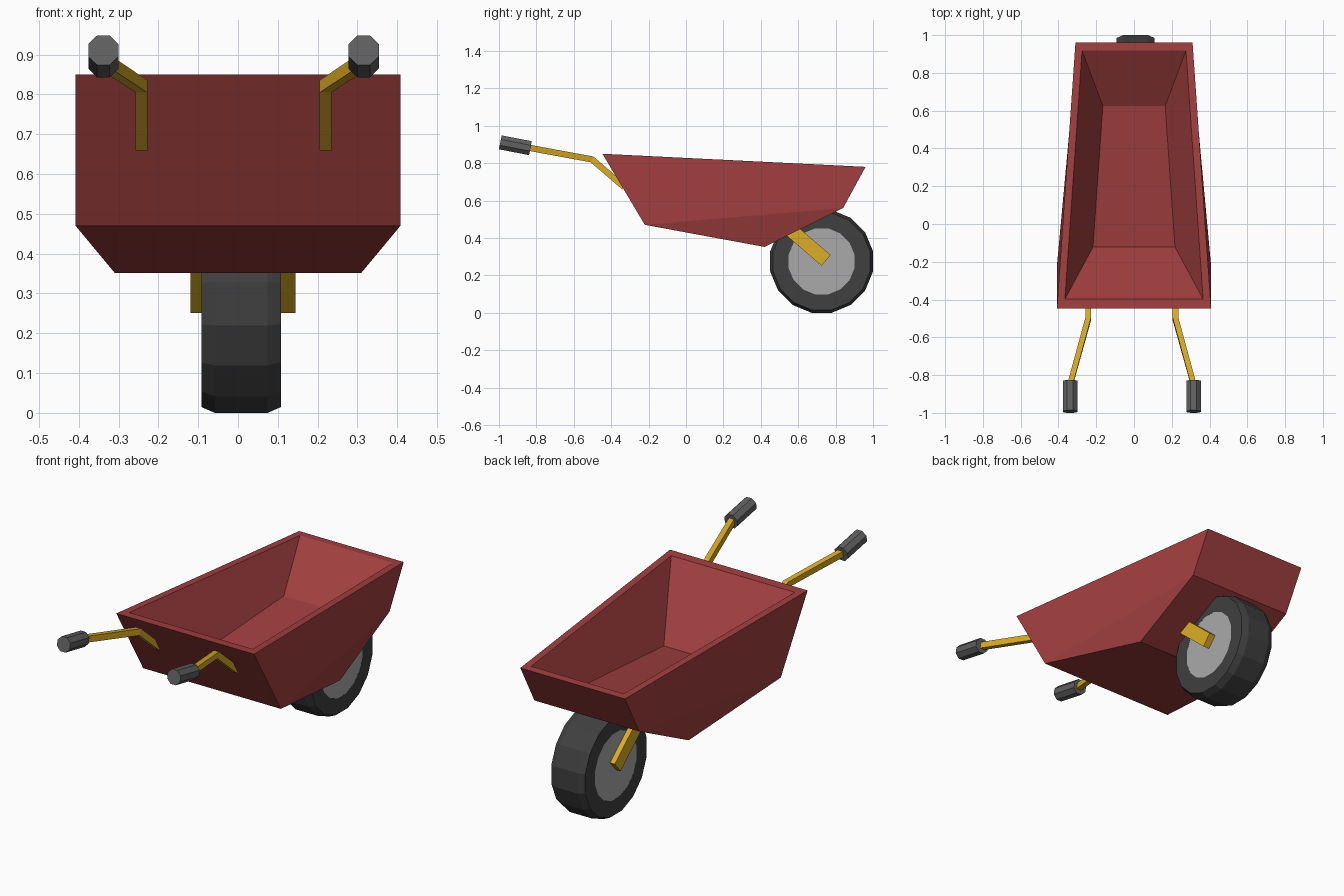
import bpy, bmesh
from math import sin, cos, pi, atan2
from mathutils import Vector, Matrix

if "Cube" in bpy.data.objects:
    bpy.data.objects.remove(bpy.data.objects["Cube"])


def material(name, rgb):
    m = bpy.data.materials.new(name)
    m.diffuse_color = (*rgb, 1)
    m.use_nodes = True
    m.node_tree.nodes["Principled BSDF"].inputs["Base Color"].default_value = m.diffuse_color
    return m


RED = material("red_paint", (0.36, 0.05, 0.05))
YELLOW = material("yellow_paint", (0.72, 0.42, 0.02))
RUBBER = material("rubber", (0.05, 0.05, 0.05))
GRIP = material("grip_rubber", (0.12, 0.12, 0.12))
STEEL = material("steel", (0.4, 0.4, 0.4))


def finish(name, bm, mat):
    bmesh.ops.recalc_face_normals(bm, faces=bm.faces)
    mesh = bpy.data.meshes.new(name)
    bm.to_mesh(mesh)
    bm.free()
    mesh.materials.append(mat)
    obj = bpy.data.objects.new(name, mesh)
    bpy.context.collection.objects.link(obj)
    return obj


def bar(name, path, half_x, half_t, mat):
    """Rectangular bar along a path, mitred in the y-z plane."""
    bm = bmesh.new()
    pts = [Vector(p) for p in path]
    rings = []
    for i, p in enumerate(pts):
        dirs = [(b - a).yz.normalized() for a, b in zip(pts, pts[1:])]
        d0, d1 = dirs[max(i - 1, 0)], dirs[min(i, len(dirs) - 1)]
        mid = (d0 + d1).normalized()
        n = Vector((0, -mid.y, mid.x)) * half_t / mid.dot(d0)
        x = Vector((half_x, 0, 0))
        rings.append([bm.verts.new(p + o) for o in (x + n, x - n, -x - n, n - x)])
    for a, b in zip(rings, rings[1:]):
        for k in range(4):
            j = (k + 1) % 4
            bm.faces.new((a[k], a[j], b[j], b[k]))
    bm.faces.new(rings[0])
    bm.faces.new(rings[-1])
    return finish(name, bm, mat)


# Tub: mirrored pairs of points (half width, y, z), outside shell then inside
def rim_z(y):
    return 0.85 - 0.0497 * (y + 0.447)


tub_points = {
    "F": (0.408, -0.447, 0.85), "P": (0.408, -0.22, 0.47),
    "B": (0.31, 0.42, 0.352), "Q": (0.31, 0.84, 0.56),
    "R": (0.31, 0.96, 0.78),
    "r": (0.275, 0.918, rim_z(0.918)), "f": (0.366, -0.398, rim_z(-0.398)),
    "b": (0.165, 0.624, 0.60), "p": (0.217, -0.122, 0.51),
}
bm = bmesh.new()
pairs = {k: [bm.verts.new((s * x, y, z)) for s in (-1, 1)]
         for k, (x, y, z) in tub_points.items()}
for side in (0, 1):
    for face in ("FPQR", "PBQ", "FRrf", "frbp"):
        bm.faces.new([pairs[c][side] for c in face])
for a, b in ("FP", "PB", "BQ", "QR", "Rr", "rb", "bp", "pf", "fF"):
    bm.faces.new((pairs[a][0], pairs[a][1], pairs[b][1], pairs[b][0]))
finish("tub", bm, RED)

# Wheel: 16-sided tyre with chamfered tread, and a flush hub
WHEEL = Vector((0.008, 0.725, 0.2746))
SIDES = 16
profile = [(-0.1, 0.18), (-0.1, 0.265), (-0.066, 0.28),
           (0.066, 0.28), (0.1, 0.265), (0.1, 0.18)]
bm = bmesh.new()
rings = []
for x, r in profile:
    angles = [2 * pi * (k + 0.5) / SIDES for k in range(SIDES)]
    rings.append([bm.verts.new(WHEEL + Vector((x, r * cos(a), r * sin(a))))
                  for a in angles])
for a, b in zip(rings, rings[1:] + rings[:1]):
    for k in range(SIDES):
        j = (k + 1) % SIDES
        bm.faces.new((a[k], a[j], b[j], b[k]))
finish("tyre", bm, RUBBER)

bm = bmesh.new()
bmesh.ops.create_cone(
    bm, cap_ends=True, segments=SIDES, radius1=0.18, radius2=0.18, depth=0.199,
    matrix=Matrix.Translation(WHEEL) @ Matrix.Rotation(pi / 2, 4, 'Y')
    @ Matrix.Rotation(pi / SIDES, 4, 'Z'))
finish("hub", bm, STEEL)

for side, s in (("left", -1), ("right", 1)):
    # Fork arm from the hub up into the tub
    x = 0.0125 + s * 0.107
    bar(side + "_fork", [(x, 0.749, 0.28), (x, 0.53, 0.468)], 0.025, 0.0375, YELLOW)

    # Bent handle bar
    x0, x1 = -0.0113 + s * 0.2312, -0.0113 + s * 0.327
    bar(side + "_handle",
        [(x0, -0.33, 0.672), (x0, -0.503, 0.82), (x1, -0.85, 0.884)],
        0.015, 0.0165, YELLOW)

    # Eight-sided grip
    a, b = Vector((x1, -0.993, 0.911)), Vector((x1, -0.832, 0.880))
    d = b - a
    bm = bmesh.new()
    bmesh.ops.create_cone(
        bm, cap_ends=True, segments=8, radius1=0.041, radius2=0.041, depth=d.length,
        matrix=Matrix.Translation((a + b) / 2)
        @ Matrix.Rotation(atan2(d.z, d.y) - pi / 2, 4, 'X')
        @ Matrix.Rotation(pi / 8, 4, 'Z'))
    finish(side + "_grip", bm, GRIP)
